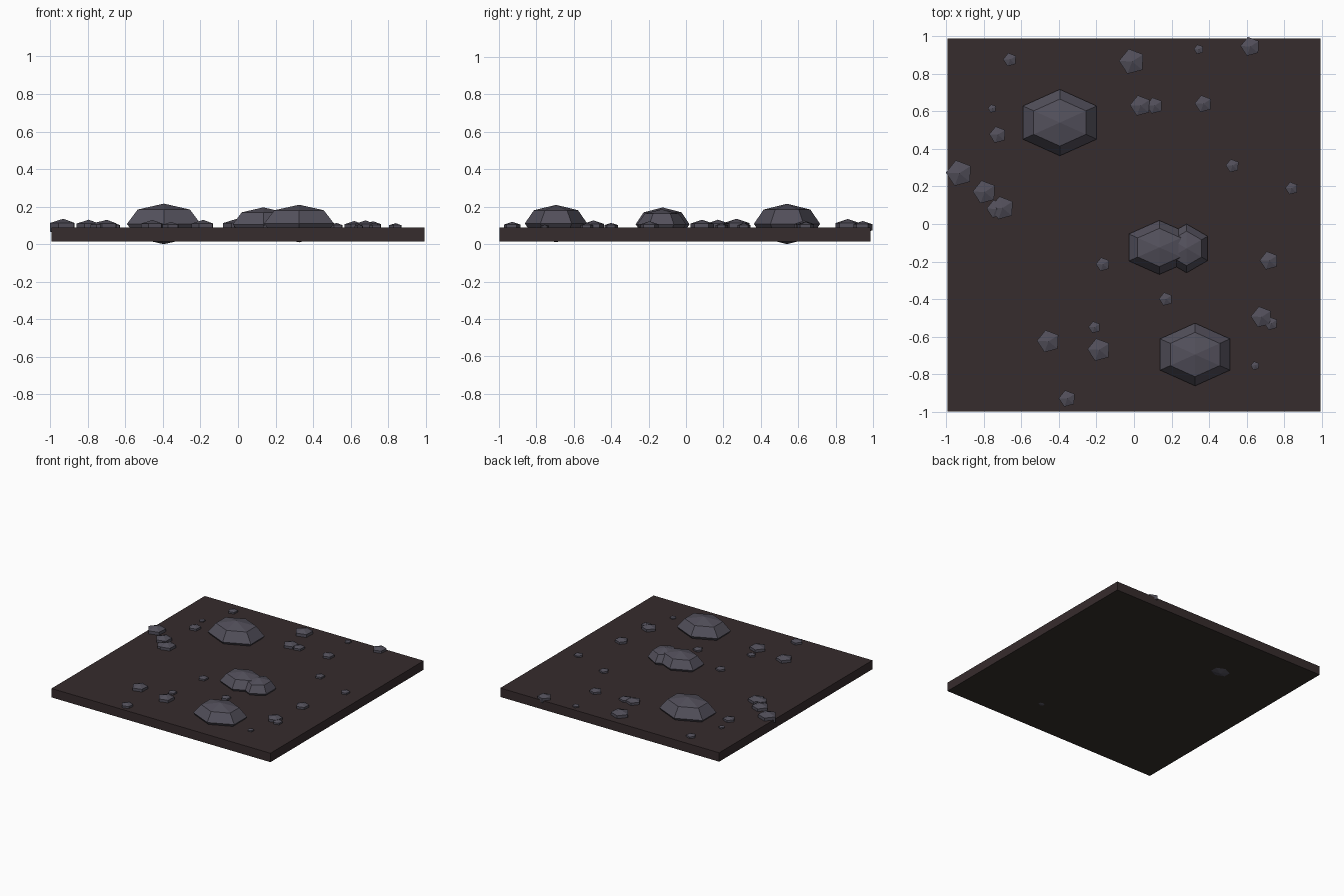
import bpy
import bmesh
from math import radians
from mathutils import Matrix

default_cube = bpy.data.objects.get("Cube")
if default_cube:
    bpy.data.objects.remove(default_cube, do_unlink=True)


def make_material(name, colour):
    material = bpy.data.materials.new(name)
    material.use_nodes = True
    rgba = (*colour, 1)
    material.diffuse_color = rgba
    material.node_tree.nodes["Principled BSDF"].inputs["Base Color"].default_value = rgba
    return material


soil = make_material("dark_soil", (0.037, 0.025, 0.026))
underside = make_material("dark_underside", (0.035, 0.028, 0.025))
stone = make_material("grey_stone", (0.085, 0.079, 0.104))


def finish(name, bm, *materials):
    """Turn a bmesh into a flat shaded object."""
    mesh = bpy.data.meshes.new(name)
    bm.to_mesh(mesh)
    bm.free()
    for material in materials:
        mesh.materials.append(material)
    result = bpy.data.objects.new(name, mesh)
    bpy.context.scene.collection.objects.link(result)
    return result


def add_rock(name, sides, rings, centre, radii, turn=0):
    """Low-poly rock: a coarse sphere, turned about z, then squashed."""
    bm = bmesh.new()
    bmesh.ops.create_uvsphere(bm, u_segments=sides, v_segments=rings, radius=1)
    bm.transform(Matrix.Rotation(radians(turn), 4, "Z"))
    bm.transform(Matrix.Diagonal((*radii, 1)))
    rock = finish(name, bm, stone)
    rock.location = centre
    return rock


# Ground slab
bm = bmesh.new()
bmesh.ops.create_cube(bm, size=1)
bm.transform(Matrix.Diagonal((1.985, 1.985, 0.073, 1)))
bm.normal_update()
for face in bm.faces:
    face.material_index = 1 if face.normal.z < -0.5 else 0
ground = finish("ground_slab", bm, soil, underside)
ground.location = (0, -0.005, 0.0515)

# Boulders: six sided, half sunk in the ground
boulders = [
    ("back_boulder", (-0.395, 0.54, 0.108), (0.227, 0.177, 0.108)),
    ("middle_boulder", (0.135, -0.125, 0.106), (0.188, 0.144, 0.09)),
    ("middle_side_boulder", (0.28, -0.13, 0.106), (0.13, 0.13, 0.08)),
    ("front_boulder", (0.325, -0.695, 0.11), (0.215, 0.167, 0.1)),
]
for name, centre, radii in boulders:
    add_rock(name, 6, 4, centre, radii)

# Pebbles: five sided, centred on the ground surface (x, y, outline radius)
pebbles = [
    (-0.66, 0.875, 0.037), (-0.01, 0.865, 0.07), (0.345, 0.93, 0.027),
    (0.62, 0.945, 0.053), (0.035, 0.63, 0.057), (0.11, 0.63, 0.045),
    (0.37, 0.64, 0.047), (-0.755, 0.615, 0.023), (-0.725, 0.475, 0.046),
    (-0.93, 0.27, 0.072), (-0.795, 0.17, 0.064), (-0.735, 0.08, 0.05),
    (-0.7, 0.085, 0.064), (0.525, 0.31, 0.037), (0.84, 0.19, 0.035),
    (-0.165, -0.215, 0.038), (0.17, -0.4, 0.037), (0.72, -0.195, 0.051),
    (0.68, -0.495, 0.058), (0.73, -0.53, 0.037), (-0.455, -0.625, 0.062),
    (-0.21, -0.55, 0.033), (-0.185, -0.67, 0.063), (0.645, -0.755, 0.024),
    (-0.355, -0.93, 0.046),
]
for number, (x, y, outline) in enumerate(pebbles, 1):
    radius = outline / 0.866
    add_rock(f"pebble_{number}", 5, 3, (x, y, 0.09),
             (radius, radius, outline * 0.63), turn=15)
